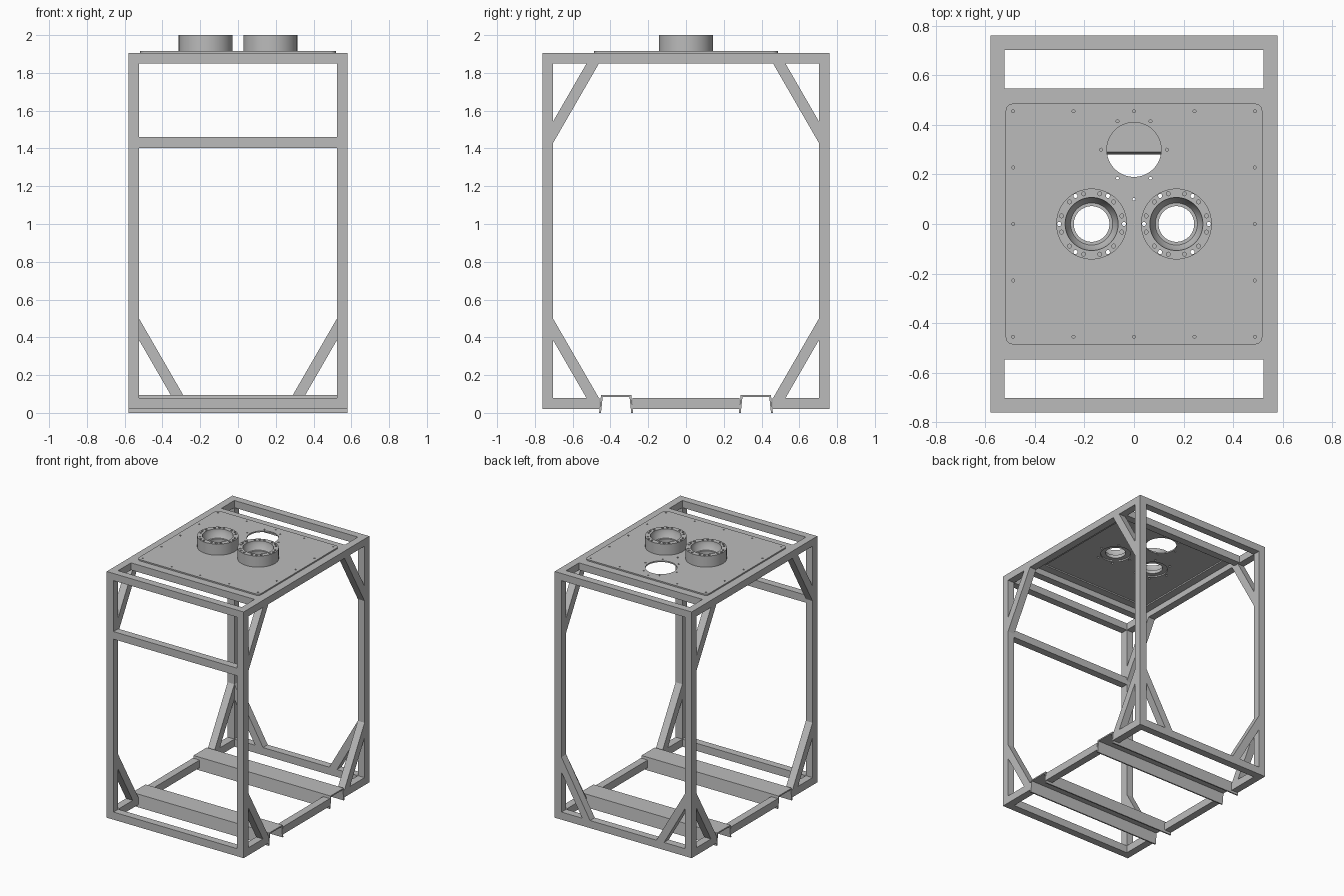
import bpy, bmesh
from math import cos, sin, pi, radians
from mathutils import Matrix, Vector

cube = bpy.data.objects.get("Cube")
if cube:
    bpy.data.objects.remove(cube, do_unlink=True)

GREY = (0.5, 0.5, 0.5, 1)
steel = bpy.data.materials.new("steel_grey")
steel.use_nodes = True
steel.diffuse_color = GREY
steel.node_tree.nodes["Principled BSDF"].inputs["Base Color"].default_value = GREY

# Main sizes: half width, half depth, tube size and frame levels
W, D, T = 0.58, 0.76, 0.057
BASE_Z, BASE_TOP = 0.02, 0.078
ROOF_Z, ROOF_TOP, PLATE_TOP = 1.85, 1.905, 1.915
IX, IY = W - T, D - T


def finish(name, bm):
    bmesh.ops.recalc_face_normals(bm, faces=bm.faces[:])
    mesh = bpy.data.meshes.new(name)
    bm.to_mesh(mesh)
    bm.free()
    mesh.materials.append(steel)
    obj = bpy.data.objects.new(name, mesh)
    bpy.context.collection.objects.link(obj)
    return obj


def box(name, x, y, z):
    bm = bmesh.new()
    size = Vector((x[1] - x[0], y[1] - y[0], z[1] - z[0]))
    mid = Vector((x[0] + x[1], y[0] + y[1], z[0] + z[1])) / 2
    bmesh.ops.create_cube(bm, size=1, matrix=Matrix.Translation(mid) @ Matrix.Diagonal(size).to_4x4())
    return finish(name, bm)


def prism(name, profile, span, place):
    """Extrude a 2D profile along a span; place(u, v, w) maps it into space."""
    bm = bmesh.new()
    ends = [[bm.verts.new(place(u, v, w)) for u, v in profile] for w in span]
    for end in ends:
        bm.faces.new(end)
    n = len(profile)
    for i in range(n):
        j = (i + 1) % n
        bm.faces.new((ends[0][i], ends[0][j], ends[1][j], ends[1][i]))
    return finish(name, bm)


def cut(obj, holes):
    """Drill vertical holes given as (x, y, radius, bottom, top)."""
    bm = bmesh.new()
    for x, y, r, z0, z1 in holes:
        bmesh.ops.create_cone(bm, cap_ends=True, segments=48 if r > 0.05 else 12,
                              radius1=r, radius2=r, depth=z1 - z0,
                              matrix=Matrix.Translation((x, y, (z0 + z1) / 2)))
    subtract(obj, finish("drill_cutter", bm))


def subtract(obj, cutter):
    cutter.hide_render = True
    mod = obj.modifiers.new("cut", "BOOLEAN")
    mod.operation, mod.solver, mod.object = "DIFFERENCE", "EXACT", cutter
    bpy.context.view_layer.objects.active = obj
    bpy.ops.object.modifier_apply(modifier=mod.name)
    bpy.data.objects.remove(cutter, do_unlink=True)


def smooth(obj):
    bpy.ops.object.select_all(action="DESELECT")
    obj.select_set(True)
    bpy.context.view_layer.objects.active = obj
    bpy.ops.object.shade_smooth_by_angle(angle=radians(30))


def ring(count, radius, start=0):
    return [(radius * cos(start + 2 * pi * i / count), radius * sin(start + 2 * pi * i / count))
            for i in range(count)]


# Posts, roof rails, base rails and braces, by side
RISE = 0.42
RUN = RISE * 0.577
brace = [(0, RISE), (0, RISE - 2 * T), (RUN - T * 1.155, 0), (RUN, 0)]
for s, side in ((1, "left"), (-1, "right")):
    xs = sorted((s * IX, s * W))
    box(f"{side}_roof_rail", xs, (-D, D), (ROOF_Z, ROOF_TOP))
    box(f"{side}_base_rail_middle", xs, (-0.283, 0.283), (BASE_Z, BASE_TOP))
    for t, end in ((1, "back"), (-1, "front")):
        ys = sorted((t * IY, t * D))
        box(f"{end}_{side}_post", xs, ys, (BASE_TOP, ROOF_Z))
        box(f"{end}_{side}_base_rail", xs, sorted((t * 0.457, t * D)), (BASE_Z, BASE_TOP))
        prism(f"{end}_{side}_lower_brace", brace, xs,
              lambda u, v, w: (w, t * (IY - u), BASE_TOP + v))
        prism(f"{end}_{side}_upper_brace", brace, xs,
              lambda u, v, w: (w, t * (IY - u), ROOF_Z - v))
    prism(f"back_{side}_cross_brace", brace, (IY, D),
          lambda u, v, w: (s * (IX - u), w, BASE_TOP + v))

# Cross rails and fork channels
hat = [(-0.09, 0), (-0.08, 0.095), (0.08, 0.095), (0.09, 0),
       (0.08, 0), (0.071, 0.085), (-0.071, 0.085), (-0.08, 0)]
for t, end in ((1, "back"), (-1, "front")):
    ys = sorted((t * IY, t * D))
    box(f"{end}_base_beam", (-IX, IX), ys, (BASE_Z, BASE_TOP))
    box(f"{end}_roof_beam", (-IX, IX), ys, (ROOF_Z, ROOF_TOP))
    box(f"{end}_plate_beam", (-IX, IX), sorted((t * 0.49, t * 0.547)), (ROOF_Z, ROOF_TOP))
    box(f"{end}_plate_ledge", (-IX, IX), sorted((t * 0.43, t * 0.49)), (ROOF_TOP - 0.01, ROOF_TOP))
    prism(f"{end}_fork_channel", hat, (-W, W), lambda u, v, w: (w, t * 0.37 + u, v))
for s, side in ((1, "left"), (-1, "right")):
    box(f"{side}_plate_ledge", sorted((s * 0.463, s * IX)), (-0.43, 0.43), (ROOF_TOP - 0.01, ROOF_TOP))
box("front_mid_beam", (-IX, IX), (-D, -IY), (1.402, 1.46))

# Roof plate with rounded corners
PX, PY, R = 0.518, 0.486, 0.03
outline = []
for k, (sx, sy) in enumerate(((1, 1), (-1, 1), (-1, -1), (1, -1))):
    for i in range(7):
        a = (k + i / 6) * pi / 2
        outline.append((sx * (PX - R) + R * cos(a), sy * (PY - R) + R * sin(a)))
plate = prism("roof_plate", outline, (ROOF_TOP, PLATE_TOP), lambda u, v, w: (u, v, w))

# Plate openings and bolt holes
FX, VENT_Y, LOW, HIGH = 0.171, 0.3, 1.88, 2.05
bolts = [(s * 0.488, y) for s in (1, -1) for y in (-0.455, -0.228, 0, 0.228, 0.455)]
bolts += [(x, s * 0.455) for s in (1, -1) for x in (-0.244, 0, 0.244)]
bolts += [(x, VENT_Y + y) for x, y in ring(6, 0.133)] + [(0, 0.1)]
holes = [(x, y, 0.006, LOW, HIGH) for x, y in bolts]
holes += [(0, VENT_Y, 0.11, LOW, HIGH)]
for cx in (-FX, FX):
    holes.append((cx, 0, 0.107, LOW, HIGH))
    holes += [(cx + x, y, 0.0085, LOW, HIGH) for x, y in ring(6, 0.131)]
cut(plate, holes)
smooth(plate)

# Round port flanges with a tapered bore
profile = [(0.143, PLATE_TOP), (0.143, 2), (0.107, 2), (0.105, 1.975),
           (0.085, 1.94), (0.072, 1.94), (0.072, PLATE_TOP)]
for cx, side in ((FX, "left"), (-FX, "right")):
    bm = bmesh.new()
    verts = [bm.verts.new((r, 0, z)) for r, z in profile]
    edges = [bm.edges.new((verts[i], verts[(i + 1) % len(verts)])) for i in range(len(verts))]
    bmesh.ops.spin(bm, geom=verts + edges, cent=(0, 0, 0), axis=(0, 0, 1),
                   angle=2 * pi, steps=64, use_merge=True)
    bmesh.ops.remove_doubles(bm, verts=bm.verts[:], dist=0.0001)
    bmesh.ops.translate(bm, verts=bm.verts[:], vec=(cx, 0, 0))
    flange = finish(f"{side}_port_flange", bm)
    drills = [(cx + x, y, 0.0085, LOW, HIGH) for x, y in ring(6, 0.131)]
    drills += [(cx + x, y, 0.008, 1.97, HIGH) for x, y in ring(12, 0.126, pi / 12)]
    cut(flange, drills)
    smooth(flange)
